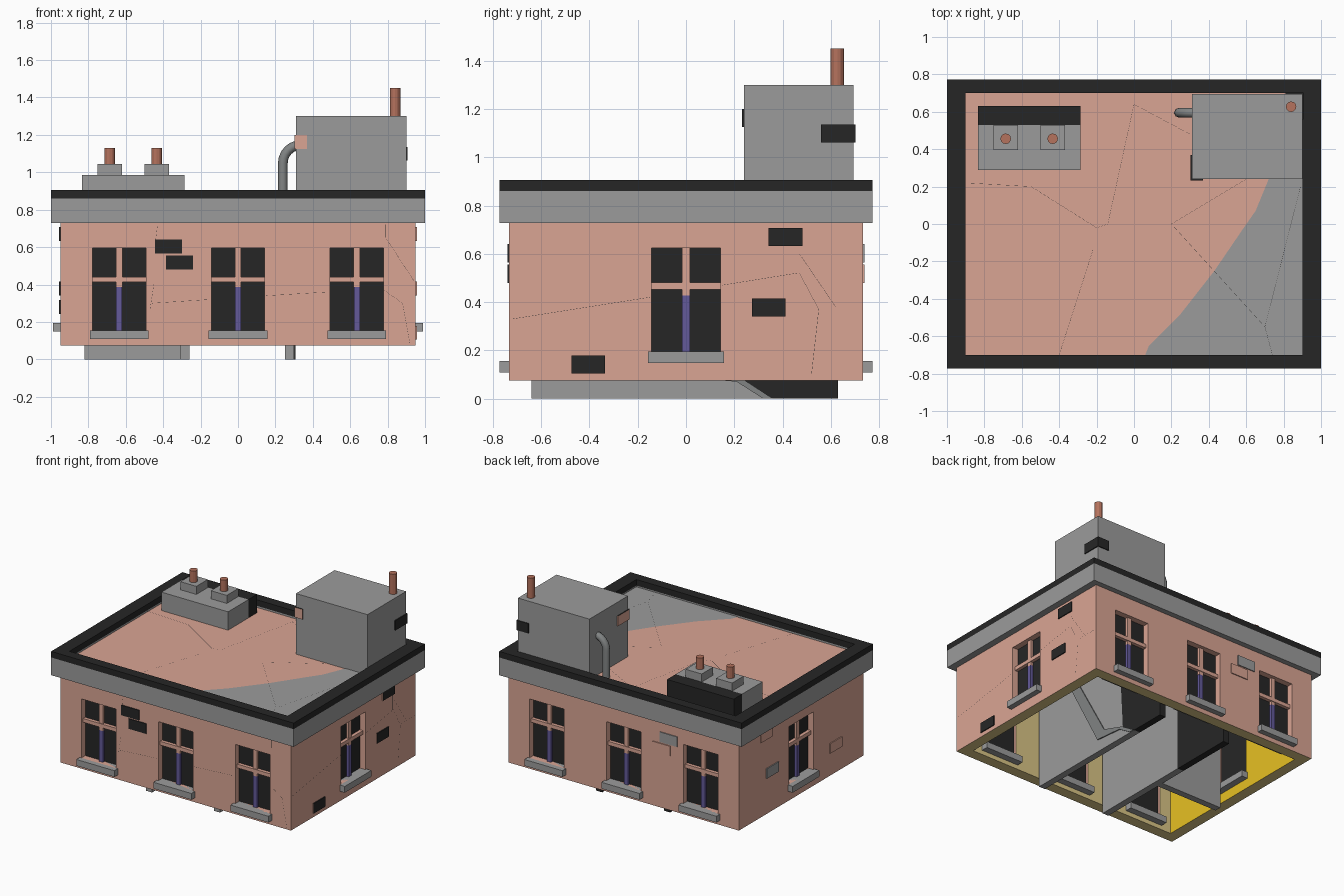
import bpy, bmesh, math
from mathutils import Vector

if "Cube" in bpy.data.objects:
    bpy.data.objects.remove(bpy.data.objects["Cube"])


def mat(name, rgb):
    m = bpy.data.materials.new(name)
    m.diffuse_color = (*rgb, 1)
    m.use_nodes = True
    m.node_tree.nodes["Principled BSDF"].inputs["Base Color"].default_value = m.diffuse_color
    return m


PINK = mat("pink_plaster", (0.70, 0.375, 0.295))
GREY = mat("concrete_grey", (0.33, 0.33, 0.33))
BLACK = mat("dark_charcoal", (0.0195, 0.0195, 0.0195))
PURPLE = mat("purple_bar", (0.125, 0.10, 0.32))
COPPER = mat("copper", (0.46, 0.17, 0.11))
YELLOW = mat("yellow_paint", (0.80, 0.53, 0.017))
BEIGE = mat("beige_paint", (0.70, 0.56, 0.24))
STEEL = mat("steel_grey", (0.22, 0.23, 0.23))
ROOF = 0.848


def finish(bm, name, *mats):
    me = bpy.data.meshes.new(name)
    bm.to_mesh(me)
    bm.free()
    for m in mats:
        me.materials.append(m)
    ob = bpy.data.objects.new(name, me)
    bpy.context.collection.objects.link(ob)
    return ob


def add_box(bm, a, b):
    lo = [min(p, q) for p, q in zip(a, b)]
    hi = [max(p, q) for p, q in zip(a, b)]
    for v in bmesh.ops.create_cube(bm, size=1)["verts"]:
        v.co = [l if c < 0 else h for c, l, h in zip(v.co, lo, hi)]


def box(name, m, a, b):
    bm = bmesh.new()
    add_box(bm, a, b)
    return finish(bm, name, m)


def second_colour(ob, m, rule):
    ob.data.materials.append(m)
    for p in ob.data.polygons:
        if rule(p.normal):
            p.material_index = 1


def ring(name, ox, oy, ix, iy, z0, z1, *mats):
    """Rectangular frame: outer, top, inner and bottom faces."""
    bm = bmesh.new()
    sgn = [(-1, -1), (1, -1), (1, 1), (-1, 1)]
    loops = [[bm.verts.new((sx * x, sy * y, z)) for sx, sy in sgn]
             for x, y, z in ((ox, oy, z0), (ox, oy, z1), (ix, iy, z1), (ix, iy, z0))]
    for k in range(4):
        a, b = loops[k], loops[(k + 1) % 4]
        for i in range(4):
            j = (i + 1) % 4
            bm.faces.new((a[i], a[j], b[j], b[i]))
    bmesh.ops.recalc_face_normals(bm, faces=bm.faces)
    return finish(bm, name, *mats)


def slab_yz(name, m, x0, x1, profile):
    """Upright slab with a y-z outline."""
    bm = bmesh.new()
    f = bm.faces.new([bm.verts.new((x0, y, z)) for y, z in profile])
    ext = bmesh.ops.extrude_face_region(bm, geom=[f], use_keep_orig=True)
    bmesh.ops.translate(bm, vec=(x1 - x0, 0, 0),
                        verts=[g for g in ext["geom"] if isinstance(g, bmesh.types.BMVert)])
    bmesh.ops.recalc_face_normals(bm, faces=bm.faces)
    return finish(bm, name, m)


def cylinder(name, m, x, y, z0, z1, r):
    bm = bmesh.new()
    bmesh.ops.create_cone(bm, cap_ends=True, segments=12, radius1=r, radius2=r, depth=z1 - z0)
    bmesh.ops.translate(bm, verts=bm.verts, vec=(x, y, (z0 + z1) / 2))
    return finish(bm, name, m)


def on_wall(side, u, d, z):
    """Position from along-wall u, outward offset d and height z."""
    return {"front": (u, -0.733 - d, z), "back": (u, 0.733 + d, z),
            "left": (-0.95 - d, u, z), "right": (0.95 + d, u, z),
            "roof": (u, z, ROOF + d)}[side]


def wall_box(name, m, side, u0, u1, d0, d1, z0, z1):
    return box(name, m, on_wall(side, u0, d0, z0), on_wall(side, u1, d1, z1))


# Walls: pink outside, yellow and beige inside
walls = ring("walls", 0.95, 0.733, 0.87, 0.653, 0.075, 0.73, PINK, BEIGE, YELLOW)
for p in walls.data.polygons:
    c, n = p.center, p.normal
    if n.z < -0.5 or n.x * c.x + n.y * c.y < -0.1:
        p.material_index = 2 if n.x > 0.5 else 1

# Windows: openings, panes, bars and sills
cut = bmesh.new()
openings = [(s, u, 0.155, 0.595) for s in ("front", "back") for u in (-0.635, 0, 0.635)]
openings += [(s, 0, 0.195, 0.625) for s in ("left", "right")]
for s, u, z0, z1 in openings:
    add_box(cut, on_wall(s, u - 0.143, 0.1, z0), on_wall(s, u + 0.143, -0.2, z1))
    t = z0 + 0.258
    wall_box(s + "_window_pane", BLACK, s, u - 0.143, u + 0.143, -0.06, -0.045, z0, z1)
    wall_box(s + "_window_transom", PINK, s, u - 0.143, u + 0.143, -0.045, -0.02, t, t + 0.028)
    wall_box(s + "_window_upper_bar", PINK, s, u - 0.017, u + 0.017, -0.045, -0.025, t - 0.025, z1)
    wall_box(s + "_window_lower_bar", PURPLE, s, u - 0.016, u + 0.016, -0.045, -0.025, z0, t - 0.025)
    wall_box(s + "_window_sill", GREY, s, u - 0.157, u + 0.157, -0.13, 0.04, z0 - 0.047, z0)
cutter = finish(cut, "window_cutter", PINK)
cutter.hide_render = True
cutter.hide_viewport = True
mod = walls.modifiers.new("openings", "BOOLEAN")
mod.operation, mod.solver, mod.object = "DIFFERENCE", "EXACT", cutter

# Cornice, dark coping and roof slab
ring("cornice", 1.0, 0.773, 0.9, 0.7, 0.728, 0.86, GREY)
ring("parapet_coping", 1.0, 0.773, 0.9, 0.7, 0.86, 0.905, BLACK)
roof = box("roof_slab", PINK, (-0.9, -0.7, 0.727), (0.9, 0.7, ROOF))
second_colour(roof, GREY, lambda n: n.z < 0.5)

# Bare concrete patch on the roof
bm = bmesh.new()
edge = [(0.06, -0.7), (0.9, -0.7), (0.9, 0.24), (0.72, 0.24), (0.65, 0.07),
        (0.58, -0.03), (0.43, -0.25), (0.25, -0.48), (0.08, -0.65)]
bm.faces.new([bm.verts.new((x, y, ROOF + 0.003)) for x, y in edge])
finish(bm, "roof_patch", GREY)

# Exposed bricks on the walls
for s, m1, m2 in (("front", BLACK, BLACK), ("back", GREY, PINK)):
    wall_box(s + "_brick_upper", m1, s, -0.445, -0.30, -0.01, 0.007, 0.565, 0.64)
    wall_box(s + "_brick_lower", m2, s, -0.385, -0.24, -0.01, 0.007, 0.48, 0.555)
for s, u, z, m, m2 in (("right", 0.412, 0.67, BLACK, PINK), ("right", 0.343, 0.378, BLACK, PINK),
                       ("right", -0.405, 0.142, BLACK, PINK), ("left", 0.412, 0.67, PINK, BLACK),
                       ("left", 0.343, 0.378, GREY, BLACK), ("left", -0.405, 0.28, PINK, BLACK)):
    b = wall_box(s + "_brick", m, s, u - 0.07, u + 0.07, -0.01, 0.007, z - 0.037, z + 0.037)
    second_colour(b, m2, lambda n: n.y < -0.5)

# Roof house with corner bricks and flue
box("roof_house", GREY, (0.31, 0.24, 0.83), (0.9, 0.695, 1.3))
brick = box("roof_house_brick_front", PINK, (0.302, 0.232, 1.125), (0.37, 0.37, 1.2))
second_colour(brick, BLACK, lambda n: n.x > 0.5 or n.z > 0.5)
box("roof_house_brick_back", BLACK, (0.81, 0.56, 1.062), (0.907, 0.702, 1.135))
cylinder("roof_house_flue", COPPER, 0.84, 0.627, 1.29, 1.45, 0.028)

# Low chimney block with two flues
box("chimney_block", GREY, (-0.835, 0.29, 0.83), (-0.285, 0.53, 0.985))
box("chimney_back", BLACK, (-0.835, 0.53, 0.83), (-0.285, 0.63, 0.985))
for x in (-0.686, -0.435):
    box("chimney_base", GREY, (x - 0.066, 0.395, 0.98), (x + 0.066, 0.53, 1.045))
    cylinder("chimney_flue", COPPER, x, 0.456, 1.04, 1.13, 0.028)

# Bent pipe running into the roof house
pts = [(0.24, 0.83)] + [(0.335 - 0.095 * math.cos(a), 1.05 + 0.095 * math.sin(a))
                        for a in (i * math.pi / 12 for i in range(7))]
cu = bpy.data.curves.new("bent_pipe", "CURVE")
cu.dimensions = "3D"
cu.bevel_depth, cu.bevel_resolution = 0.026, 2
sp = cu.splines.new("POLY")
sp.points.add(len(pts) - 1)
for p, (x, z) in zip(sp.points, pts):
    p.co = (x, 0.595, z, 1)
cu.materials.append(STEEL)
bpy.context.collection.objects.link(bpy.data.objects.new("bent_pipe", cu))

# Interior partitions, open from below; the east one has a slanted dark end and a strut
slab_yz("partition_east", GREY, 0.25, 0.30,
        [(-0.64, 0), (0.36, 0), (0.24, 0.078), (0.2, 0.73), (-0.64, 0.73)])
slab_yz("partition_east_dark", BLACK, 0.25, 0.30,
        [(0.36, 0), (0.63, 0), (0.63, 0.73), (0.2, 0.73), (0.24, 0.078)])
slab_yz("partition_strut", STEEL, 0.295, 0.308,
        [(0.36, 0), (0.24, 0.078), (0.05, 0.14), (-0.28, 0.72), (-0.36, 0.72), (-0.02, 0.09), (0.21, 0.07), (0.32, 0)])
box("partition_west", GREY, (-0.31, -0.64, 0), (-0.26, 0.15, 0.73))
box("partition_west_dark", BLACK, (-0.31, 0.15, 0), (-0.26, 0.63, 0.73))
box("partition_cross", GREY, (-0.82, -0.12, 0), (-0.31, -0.07, 0.73))


# Hairline cracks as very thin flat strips
def cracks(side, *paths):
    bm = bmesh.new()
    for path in paths:
        for (u0, z0), (u1, z1) in zip(path, path[1:]):
            d = Vector((u1 - u0, z1 - z0)).normalized() * 0.0005
            q = [(u0 - d.y, z0 + d.x), (u1 - d.y, z1 + d.x), (u1 + d.y, z1 - d.x), (u0 + d.y, z0 - d.x)]
            bm.faces.new([bm.verts.new(on_wall(side, u, 0.004, z)) for u, z in q])
    finish(bm, side + "_cracks", BLACK)


cracks("roof", [(0, 0.7), (0, 0.64), (0.3, 0.48)],
       [(0, 0.64), (-0.14, 0), (-0.2, -0.02), (-0.55, 0.2), (-0.9, 0.22)],
       [(0.2, 0), (0.7, -0.55), (0.74, -0.7)], [(0.2, 0), (0.6, 0.24)],
       [(-0.22, -0.14), (-0.4, -0.7)], [(0.89, 0.2), (0.7, -0.55)])
cracks("front", [(-0.43, 0.72), (-0.44, 0.64)], [(-0.45, 0.4), (-0.47, 0.27)], [(-0.46, 0.3), (-0.15, 0.32)],
       [(0.15, 0.34), (0.48, 0.36)], [(0.78, 0.37), (0.88, 0.3), (0.92, 0.08)],
       [(0.79, 0.72), (0.79, 0.65), (0.94, 0.42)])
cracks("right", [(-0.72, 0.33), (-0.15, 0.42)], [(0.15, 0.47), (0.46, 0.52), (0.46, 0.72)],
       [(0.47, 0.6), (0.62, 0.38)], [(0.47, 0.52), (0.55, 0.37), (0.52, 0.1)], [(0.55, 0.38), (0.72, 0.38)])
